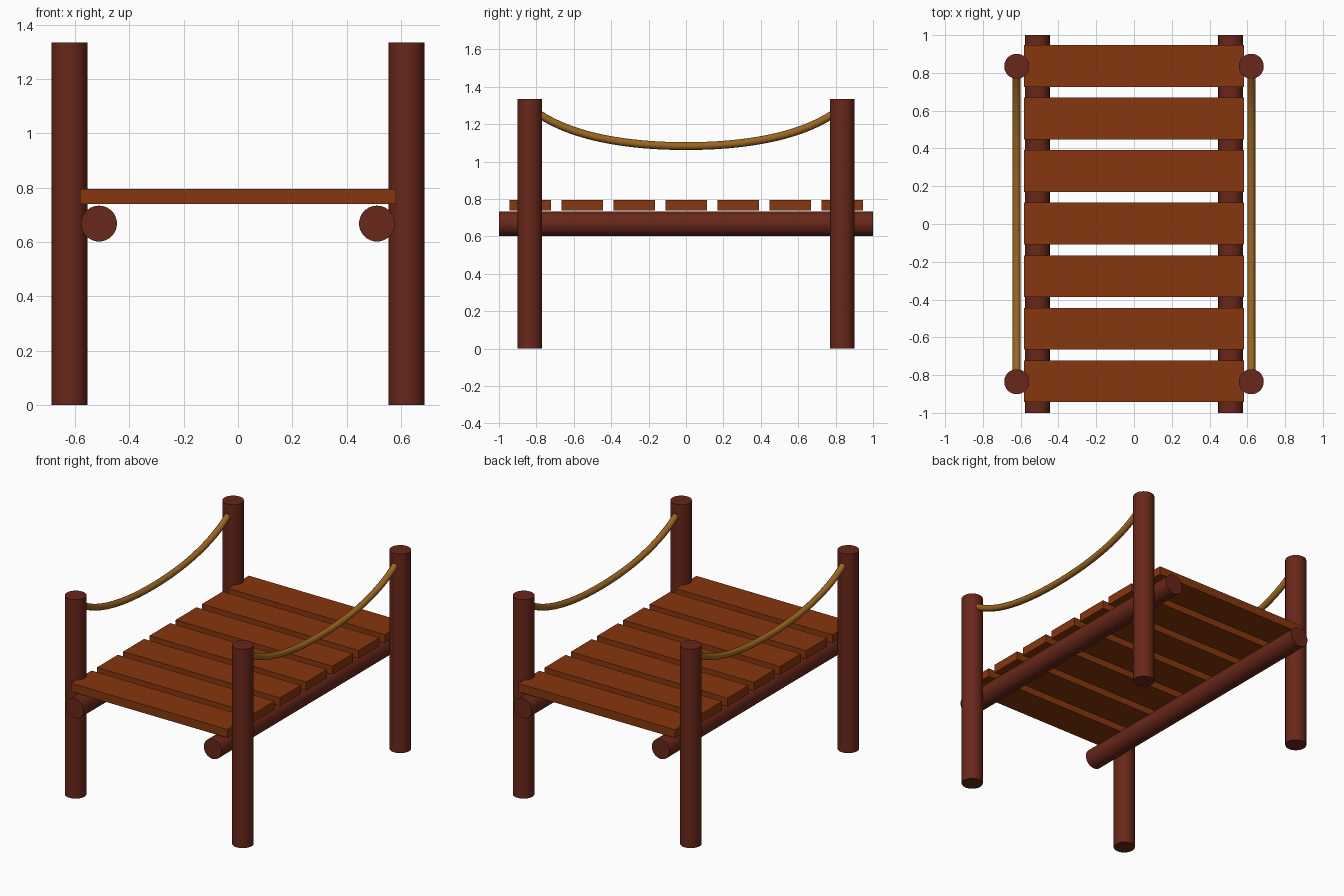
import bpy, math

if "Cube" in bpy.data.objects:
    bpy.data.objects.remove(bpy.data.objects["Cube"])

def material(name, rgb):
    m = bpy.data.materials.new(name)
    m.diffuse_color = (*rgb, 1)
    m.use_nodes = True
    m.node_tree.nodes["Principled BSDF"].inputs["Base Color"].default_value = m.diffuse_color
    return m

LOG = material("dark_log", (0.14, 0.02, 0.01))
WOOD = material("plank_wood", (0.24, 0.037, 0.004))
ROPE = material("rope_fibre", (0.33, 0.13, 0.015))

POST_X, POST_Y, LOG_R = 0.621, 0.835, 0.066

def log(name, loc, length, rot=(0, 0, 0)):
    bpy.ops.mesh.primitive_cylinder_add(vertices=48, radius=LOG_R, depth=length,
                                        location=loc, rotation=rot)
    ob = bpy.context.object
    ob.name = name
    ob.data.materials.append(LOG)
    bpy.ops.object.shade_smooth_by_angle(angle=math.radians(40))

def rope(name, x):
    cu = bpy.data.curves.new(name, 'CURVE')
    cu.dimensions = '3D'
    cu.bevel_depth = 0.021
    cu.bevel_resolution = 4
    cu.resolution_u = 16
    cu.use_fill_caps = True
    sp = cu.splines.new('BEZIER')
    sp.bezier_points.add(2)
    # sagging profile: left handle, point, right handle as (y, z)
    sag = [((-0.98, 1.38), (-0.79, 1.257), (-0.60, 1.128)),
           ((-0.30, 1.083), (0, 1.083), (0.30, 1.083)),
           ((0.60, 1.128), (0.79, 1.257), (0.98, 1.38))]
    for p, (a, b, c) in zip(sp.bezier_points, sag):
        p.handle_left_type = p.handle_right_type = 'FREE'
        p.handle_left, p.co, p.handle_right = (x, *a), (x, *b), (x, *c)
    cu.materials.append(ROPE)
    bpy.context.collection.objects.link(bpy.data.objects.new(name, cu))

# Posts, support beams and rope handrails on each side
for side, s in (("left", -1), ("right", 1)):
    for end, e in (("front", -1), ("back", 1)):
        log(f"{end}_{side}_post", (s * POST_X, e * POST_Y, 0.6675), 1.335)
    log(f"{side}_beam", (s * 0.512, 0, 0.668), 2.0, (math.pi / 2, 0, 0))
    rope(f"{side}_rope", s * POST_X)

# Deck planks
for i in range(7):
    bpy.ops.mesh.primitive_cube_add(size=1, location=(0, (i - 3) * 0.278 + 0.002, 0.768))
    ob = bpy.context.object
    ob.name = f"plank_{i + 1}"
    ob.scale = (1.164, 0.221, 0.056)
    bpy.ops.object.transform_apply(location=False, rotation=False, scale=True)
    ob.data.materials.append(WOOD)
